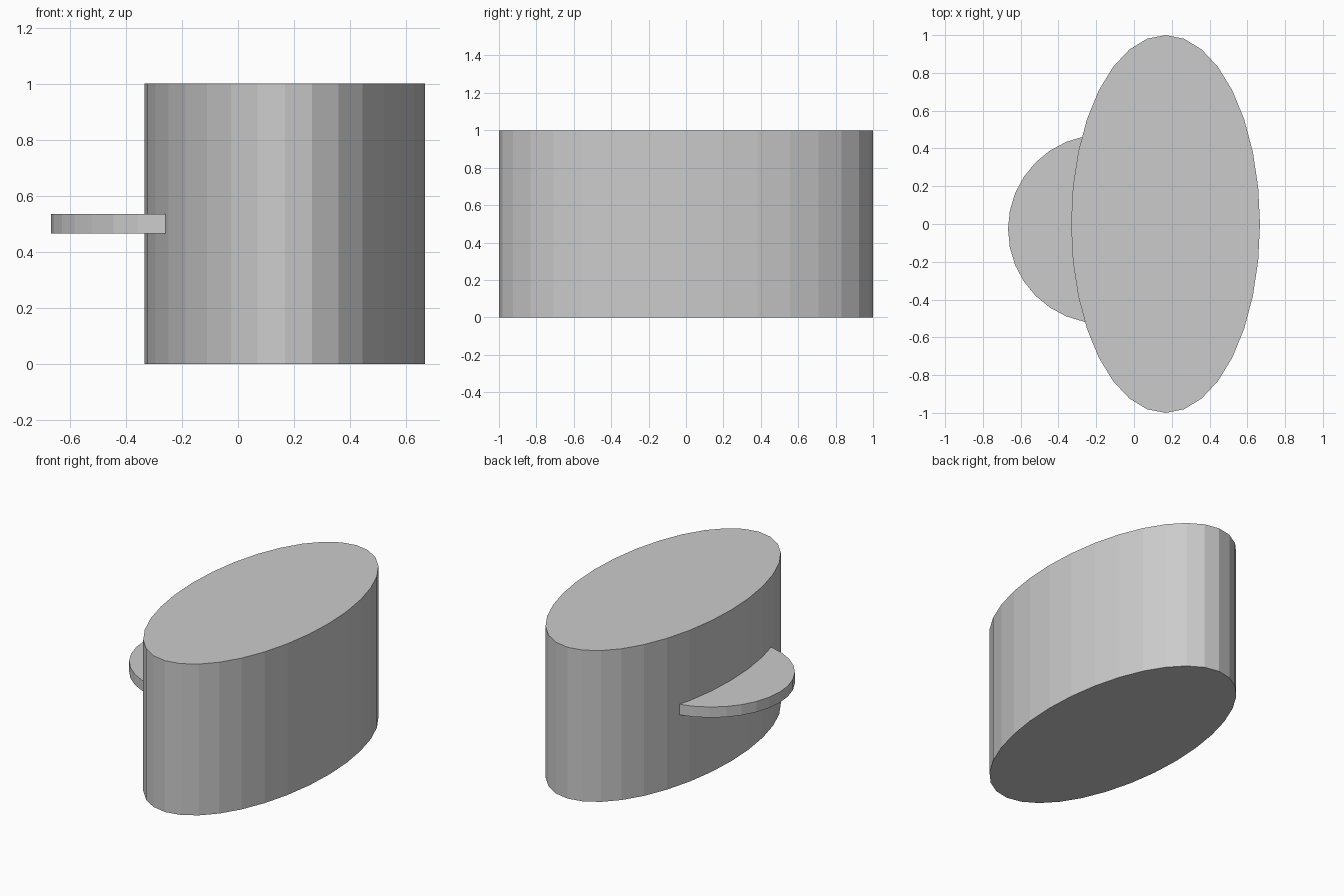
import bpy

if "Cube" in bpy.data.objects:
    bpy.data.objects.remove(bpy.data.objects["Cube"])


def elliptic_cylinder(name, center, size):
    # Flat-sided 32-gon cylinder stretched to the given full dimensions
    bpy.ops.mesh.primitive_cylinder_add(vertices=32, radius=0.5, depth=1.0, location=center)
    obj = bpy.context.object
    obj.name = name
    obj.scale = size
    bpy.ops.object.transform_apply(location=False, rotation=False, scale=True)
    return obj


# Tall oval main block
elliptic_cylinder("oval_body", (0.167, 0, 0.5), (1.0, 2.0, 1.0))

# Thin round shelf sticking out of the left side at mid height
elliptic_cylinder("side_disc", (-0.167, -0.027, 0.5), (1.0, 1.0, 0.07))
